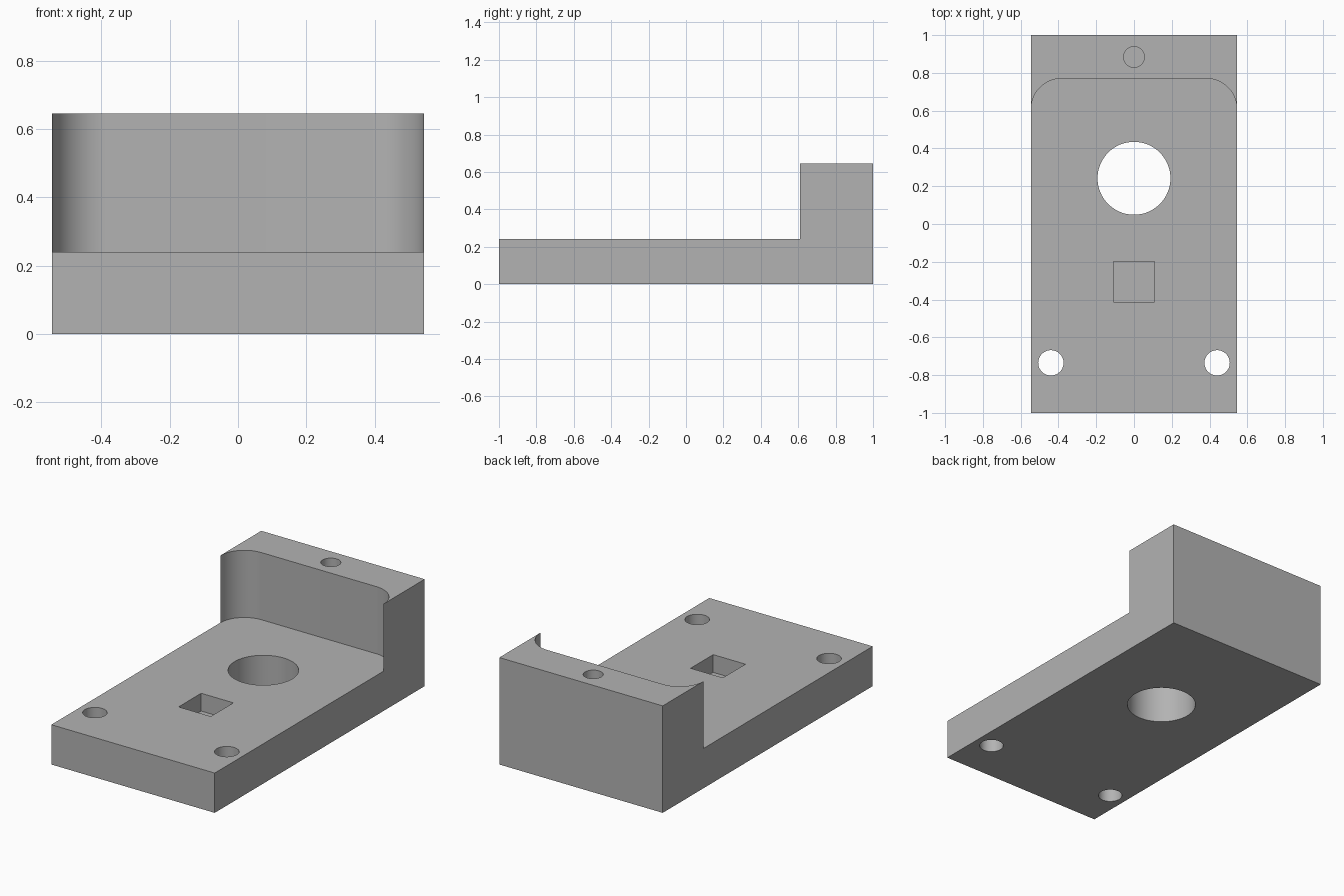
import bpy
import bmesh
from math import cos, sin, pi, radians

if "Cube" in bpy.data.objects:
    bpy.data.objects.remove(bpy.data.objects["Cube"])

WIDTH, BASE_H, WALL_H = 1.09, 0.24, 0.645

grey = bpy.data.materials.new("plain grey")
grey.use_nodes = True
colour = (0.45, 0.45, 0.45, 1)
grey.diffuse_color = colour
grey.node_tree.nodes["Principled BSDF"].inputs["Base Color"].default_value = colour


def prism(name, outline, z0, z1):
    """Extrude a counter-clockwise outline from z0 up to z1."""
    bm = bmesh.new()
    face = bm.faces.new([bm.verts.new((x, y, z0)) for x, y in outline])
    grown = bmesh.ops.extrude_face_region(bm, geom=[face])["geom"]
    top = [g for g in grown if isinstance(g, bmesh.types.BMVert)]
    bmesh.ops.translate(bm, verts=top, vec=(0, 0, z1 - z0))
    bmesh.ops.recalc_face_normals(bm, faces=bm.faces[:])
    mesh = bpy.data.meshes.new(name)
    bm.to_mesh(mesh)
    bm.free()
    mesh.materials.append(grey)
    obj = bpy.data.objects.new(name, mesh)
    bpy.context.collection.objects.link(obj)
    return obj


def rectangle(x, y, w, d):
    return [(x + sx * w / 2, y + sy * d / 2)
            for sx, sy in ((-1, -1), (1, -1), (1, 1), (-1, 1))]


def arc(x, y, r, start, end, steps):
    return [(x + r * cos(a), y + r * sin(a))
            for a in (start + (end - start) * i / steps for i in range(steps + 1))]


def circle(x, y, r):
    return arc(x, y, r, 0, 2 * pi, 64)[:-1]


# Solid block from which everything is cut
bracket = prism("bracket", rectangle(0, 0, WIDTH, 2), 0, WALL_H)

# Step with rounded inner corners in front of the back wall
r, bend_y = 0.16, 0.61
bend_x = WIDTH / 2 - 0.001 - r
step = [(-0.7, -1.2), (0.7, -1.2), (0.7, bend_y)]
step += arc(bend_x, bend_y, r, 0, pi / 2, 24)
step += arc(-bend_x, bend_y, r, pi / 2, pi, 24)
step += [(-0.7, bend_y)]

# Step, through holes, blind square pocket, blind hole in the wall top
cutters = [
    prism("step_cutter", step, BASE_H, 1),
    prism("large_hole_cutter", circle(0, 0.242, 0.193), -0.1, 0.4),
    prism("square_pocket_cutter", rectangle(0, -0.305, 0.215, 0.215), BASE_H - 0.107, 0.4),
    prism("wall_hole_cutter", circle(0, 0.884, 0.055), WALL_H - 0.27, 0.8),
]
for side in (-1, 1):
    cutters.append(prism("mounting_hole_cutter", circle(side * 0.44, -0.735, 0.067), -0.1, 0.4))

bpy.context.view_layer.objects.active = bracket
bracket.select_set(True)
for cutter in cutters:
    mod = bracket.modifiers.new(cutter.name, "BOOLEAN")
    mod.operation = "DIFFERENCE"
    mod.solver = "EXACT"
    mod.object = cutter
    bpy.ops.object.modifier_apply(modifier=mod.name)
    bpy.data.objects.remove(cutter)

bpy.ops.object.shade_smooth_by_angle(angle=radians(30))
